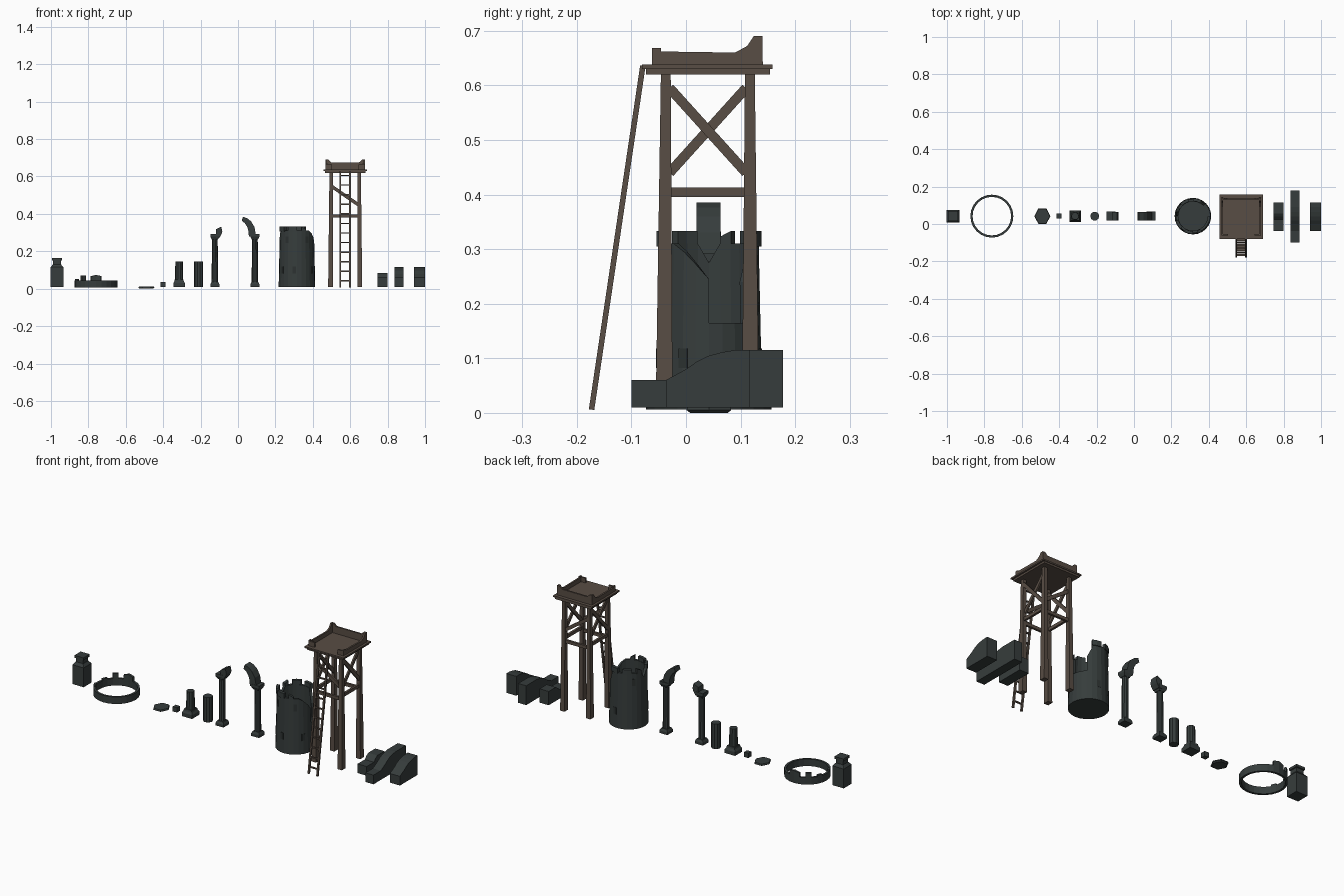
import bpy, bmesh, math
from mathutils import Vector

if "Cube" in bpy.data.objects:
    bpy.data.objects.remove(bpy.data.objects["Cube"])

def material(name, rgb):
    m = bpy.data.materials.new(name)
    m.diffuse_color = (*rgb, 1)
    m.use_nodes = True
    m.node_tree.nodes["Principled BSDF"].inputs["Base Color"].default_value = m.diffuse_color
    return m

STONE = material("dark_stone", (0.037, 0.046, 0.045))
WOOD = material("brown_wood", (0.098, 0.074, 0.058))
SHADE = material("deep_stone", (0.026, 0.032, 0.031))
CY = 0.042  # line the pieces stand on

def finish(name, bm, mat):
    bmesh.ops.remove_doubles(bm, verts=bm.verts, dist=1e-5)
    bmesh.ops.recalc_face_normals(bm, faces=bm.faces)
    me = bpy.data.meshes.new(name)
    bm.to_mesh(me)
    bm.free()
    me.materials.append(mat)
    ob = bpy.data.objects.new(name, me)
    bpy.context.collection.objects.link(ob)
    return ob

def lathe(name, x, profile, n, mat=STONE, y=CY, sy=1.0, turn=0.0):
    """Stack of n-sided rings from (z, radius); n=4 uses half width."""
    bm = bmesh.new()
    rings = []
    for z, r in profile:
        if n == 4:
            r, turn = r * math.sqrt(2), math.pi / 4
        rings.append([bm.verts.new((x + r * math.cos(turn + 2 * math.pi * i / n),
                                    y + sy * r * math.sin(turn + 2 * math.pi * i / n), z)) for i in range(n)])
    for a, b in zip(rings, rings[1:]):
        for i in range(n):
            j = (i + 1) % n
            bm.faces.new((a[i], a[j], b[j], b[i]))
    bm.faces.new(rings[0])
    bm.faces.new(rings[-1])
    return finish(name, bm, mat)

def prism(name, pts, axis, lo, hi, mat=STONE):
    """Extrude a profile: axis 'x' takes (y, z), axis 'y' takes (x, z)."""
    bm = bmesh.new()
    put = (lambda p, d: (d, p[0], p[1])) if axis == 'x' else (lambda p, d: (p[0], d, p[1]))
    a = [bm.verts.new(put(p, lo)) for p in pts]
    b = [bm.verts.new(put(p, hi)) for p in pts]
    bm.faces.new(a)
    bm.faces.new(b)
    for i in range(len(pts)):
        j = (i + 1) % len(pts)
        bm.faces.new((a[i], a[j], b[j], b[i]))
    return finish(name, bm, mat)

def box(name, x0, x1, y0, y1, z0, z1, mat=STONE):
    return prism(name, [(x0, z0), (x1, z0), (x1, z1), (x0, z1)], 'y', y0, y1, mat)

def beam(name, p, q, w, d, mat=WOOD, w2=None, d2=None):
    """Straight timber from p to q, w across x or y, d across the other way."""
    p, q = Vector(p), Vector(q)
    t = (q - p).normalized()
    ref = Vector((1, 0, 0)) if abs(t.x) < 0.5 else Vector((0, 1, 0))
    v = t.cross(ref).normalized()
    u = v.cross(t)
    bm = bmesh.new()
    ends = []
    for c, ww, dd in ((p, w, d), (q, w2 or w, d2 or d)):
        ends.append([bm.verts.new(c + u * a * ww / 2 + v * b * dd / 2) for a, b in ((-1, -1), (1, -1), (1, 1), (-1, 1))])
    a, b = ends
    bm.faces.new(a)
    bm.faces.new(b)
    for i in range(4):
        j = (i + 1) % 4
        bm.faces.new((a[i], a[j], b[j], b[i]))
    return finish(name, bm, mat)

def ring_wall(name, x, z0, tops, radius, thick, mat=STONE):
    """Round wall; tops holds (start, end) height per segment, radius is a function of z."""
    n = len(tops)
    bm = bmesh.new()
    def pt(i, z, inner):
        r = radius(z) - thick * inner
        a = 2 * math.pi * i / n
        return bm.verts.new((x + r * math.cos(a), CY + r * math.sin(a), z))
    for i, (ta, tb) in enumerate(tops):
        for k in (0, 1):
            bm.faces.new((pt(i, z0, k), pt(i + 1, z0, k), pt(i + 1, tb, k), pt(i, ta, k)))
        bm.faces.new((pt(i, ta, 0), pt(i + 1, tb, 0), pt(i + 1, tb, 1), pt(i, ta, 1)))
        bm.faces.new((pt(i, z0, 0), pt(i + 1, z0, 0), pt(i + 1, z0, 1), pt(i, z0, 1)))
        pb = tops[i - 1][1]
        if abs(pb - ta) > 1e-4:
            bm.faces.new((pt(i, pb, 0), pt(i, ta, 0), pt(i, ta, 1), pt(i, pb, 1)))
    return finish(name, bm, mat)

# Square stone post with capped neck
lathe("stone_post", -0.968, [(0.01, .034), (.115, .034), (.13, .022), (.15, .022), (.152, .027), (.165, .027)], 4)

# Broken parapet ring
tops = [(.044, .044)] * 24
tops[8] = (.07, .07)
tops[5], tops[6] = (.068, .074), (.074, .066)
tops[10] = tops[13] = (.052, .052)
ring_wall("parapet_ring", -0.76, .006, tops, lambda z: .115, .012)

# Loose flagstone and cube
lathe("flagstone", -0.49, [(0.0, .036), (.005, .043), (.012, .04)], 6, sy=1.1)
box("loose_block", -.414, -.388, .03, .056, .01, .036)

# Broken columns
lathe("stump_plinth", -0.315, [(.01, .031), (.03, .031), (.04, .025), (.05, .023)], 4)
lathe("stump_shaft", -0.315, [(.05, .022), (.145, .02)], 10)
lathe("column_drum", -0.21, [(.01, .024), (.145, .024)], 10)

# Two standing columns with arch remains
for name, x in (("left", -0.124), ("right", 0.09)):
    lathe(name + "_column_base", x, [(.01, .024), (.024, .024), (.036, .018)], 4)
    lathe(name + "_column_shaft", x, [(.036, .017), (.265, .0155)], 10)
    lathe(name + "_column_capital", x, [(.262, .016), (.278, .024), (.292, .024)], 4)
prism("left_arch_stub", [(-.118, .27), (-.118, .318), (-.09, .332), (-.084, .305), (-.088, .292), (-.1, .272)], 'y', .02, .064)
prism("right_arch", [(.108, .292), (.095, .292), (.088, .33), (.07, .36), (.05, .376), (.027, .385), (.02, .363),
                     (.037, .35), (.05, .33), (.056, .308), (.058, .28), (.09, .275)], 'y', .019, .063)

# Round ruined tower, with a breach facing +x
TX = 0.315
def tower_r(z):
    return .098 - .022 * z if z < .311 else .097
tops = [(.31, .31)] * 24
for i in (0, 1, 2):
    tops[i] = (.165, .165)
tops[3] = (.24, .29)
tops[23], tops[22], tops[21] = (.272, .245), (.295, .272), (.31, .295)
tops[11], tops[12] = (.31, .275), (.275, .31)
ring_wall("tower_wall", TX, .01, tops, tower_r, .013)
lathe("tower_core", TX, [(.01, .093), (.16, .086)], 24)

# Merlons on the tower rim
def arc_block(name, i0, count, z0, z1, end_slope=0.0):
    bm = bmesh.new()
    rows = []
    for k in range(count + 1):
        a = 2 * math.pi * (i0 + k) / 24
        zt = z1 - (end_slope if k == count else 0)
        rows.append([bm.verts.new((TX + r * math.cos(a), CY + r * math.sin(a), z))
                     for r, z in ((.096, z0), (.096, zt), (.08, zt), (.08, z0))])
    for a, b in zip(rows, rows[1:]):
        for k in range(4):
            bm.faces.new((a[k], a[(k + 1) % 4], b[(k + 1) % 4], b[k]))
    bm.faces.new(rows[0])
    bm.faces.new(rows[-1])
    finish(name, bm, STONE)
for n, (i0, c, s) in enumerate(((4, 2, 0), (7, 2, 0), (10, 1, .01), (13, 2, 0), (16, 2, 0), (19, 1, .015))):
    arc_block(f"tower_merlon_{n}", i0, c, .305, .333, s)

# Tower window slots, as thin plates against the wall
for n, (deg, z) in enumerate(((-98, .1), (-145, .1), (-30, .1), (-55, .262), (-125, .262), (80, .1), (140, .262))):
    a = math.radians(deg)
    r = tower_r(z)
    c = Vector((TX + r * math.cos(a), CY + r * math.sin(a), z))
    ob = box(f"tower_window_{n}", -.004, .001, -.009, .009, -.018, .018, SHADE)
    ob.location, ob.rotation_euler = c, (0, 0, a)

# Wooden watchtower: tapered legs
WX = 0.573
for sx in (-1, 1):
    for y0, y1 in ((-.04, -.037), (.118, .117)):
        beam("watch_leg", (WX + sx * .078, y0, .01), (WX + sx * .075, y1, .621), .026, .031, WOOD, .018, .018)
    # side bracing
    x = WX + sx * .076
    beam("side_rail", (x, -.03, .404), (x, .11, .404), .012, .017)
    beam("side_brace", (x - .003, -.03, .44), (x - .003, .11, .595), .009, .018)
    beam("side_brace", (x + .003, -.03, .595), (x + .003, .11, .44), .009, .018)
for y in (-.037, .117):
    beam("cross_rail", (WX - .078, y, .388), (WX + .078, y, .388), .012, .017)
    beam("cross_brace", (WX - .076, y, .55), (WX + .076, y, .445), .01, .018)

# Platform and its broken railing
box("platform_joists", WX - .108, WX + .108, -.073, .154, .62, .63, WOOD)
box("platform_deck", WX - .117, WX + .117, -.081, .158, .63, .638, WOOD)
side = [(-.062, .636), (-.062, .668), (-.046, .668), (-.046, .662), (.09, .66), (.112, .672), (.124, .69), (.138, .69), (.141, .636)]
for s in (-1, 1):
    a, b = sorted((WX + s * .105, WX + s * .096))
    prism("side_railing", side, 'x', a, b, WOOD)
    a, b = sorted((WX + s * .105, WX + s * .07))
    box("front_railing_stub", a, b, -.062, -.053, .636, .664, WOOD)
prism("back_railing", [(WX - .105, .636), (WX + .105, .636), (WX + .105, .69), (WX + .09, .69), (WX + .075, .676),
                       (WX - .075, .676), (WX - .09, .69), (WX - .105, .69)], 'y', .131, .14, WOOD)

# Ladder
bottom, top = Vector((0, -.173, .006)), Vector((0, -.079, .636))
for s in (-1, 1):
    off = Vector((WX + s * .026, 0, 0))
    beam("ladder_rail", bottom + off, top + off, .009, .01)
for k in range(12):
    p = bottom.lerp(top, (k + .7) / 12.3)
    beam("ladder_rung", (WX - .026, p.y, p.z), (WX + .026, p.y, p.z), .007, .007)

# Low wall pieces
slope = [(-.037, .06), (0, .08), (.02, .094), (.04, .104), (.065, .111), (.09, .115)]
prism("short_wall", [(-.037, .01)] + slope + [(.116, .115), (.116, .01)], 'x', .94, 1.0)
prism("long_wall", [(-.1, .01), (-.1, .06)] + slope + [(.178, .115), (.178, .01)], 'x', .837, .885)
prism("broken_wall", [(-.037, .01), (-.037, .06), (.025, .06), (.04, .075), (.055, .085), (.116, .085), (.116, .01)], 'x', .745, .8)
